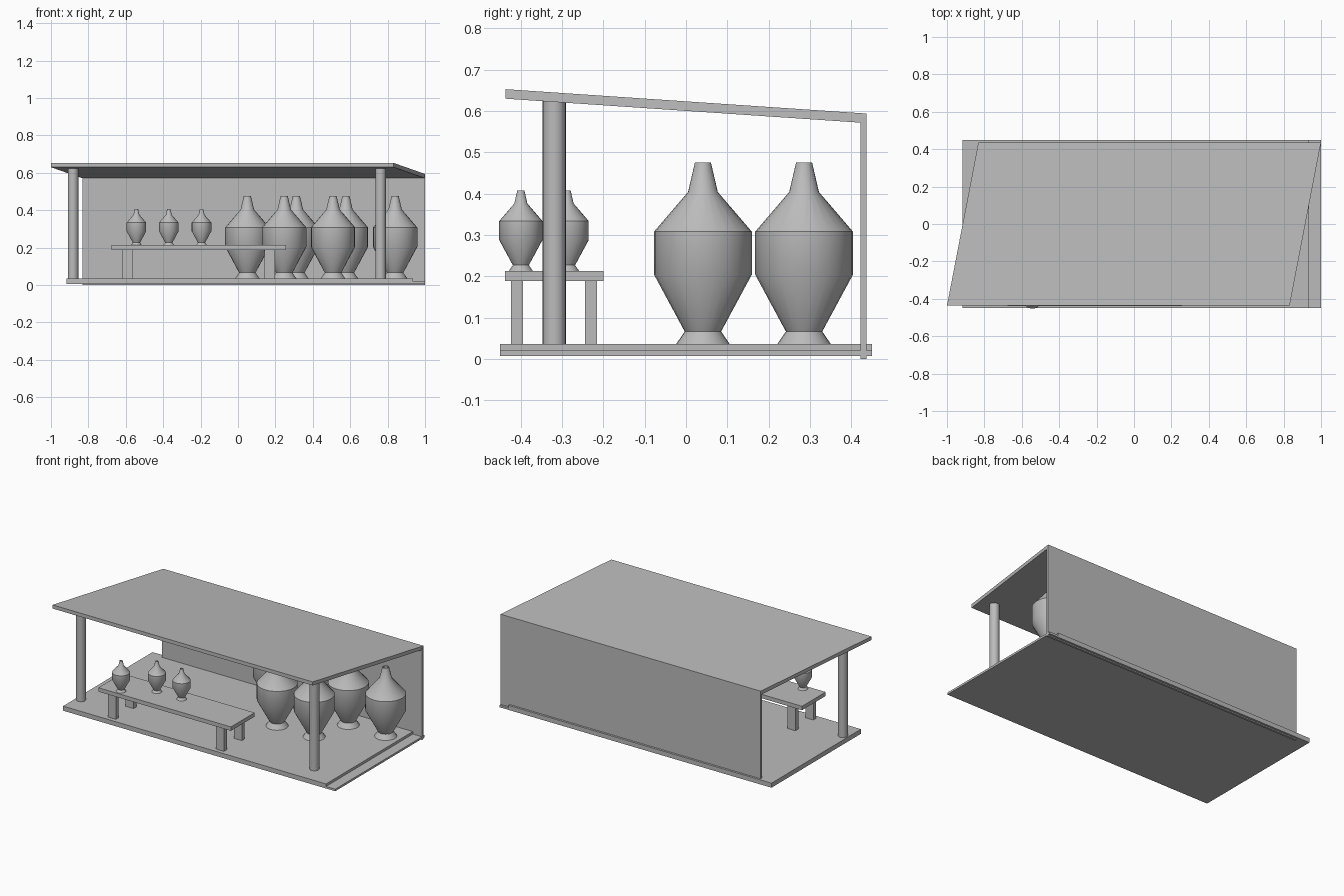
import bpy, bmesh, math

if "Cube" in bpy.data.objects:
    bpy.data.objects.remove(bpy.data.objects["Cube"])

stone = bpy.data.materials.new("plain grey")
stone.diffuse_color = (0.5, 0.5, 0.5, 1)
stone.use_nodes = True
stone.node_tree.nodes["Principled BSDF"].inputs["Base Color"].default_value = stone.diffuse_color


def finish(name, bm, smooth=False):
    bmesh.ops.recalc_face_normals(bm, faces=bm.faces)
    mesh = bpy.data.meshes.new(name)
    bm.to_mesh(mesh)
    bm.free()
    mesh.materials.append(stone)
    ob = bpy.data.objects.new(name, mesh)
    bpy.context.collection.objects.link(ob)
    if smooth:
        bpy.ops.object.select_all(action='DESELECT')
        ob.select_set(True)
        bpy.context.view_layer.objects.active = ob
        bpy.ops.object.shade_smooth_by_angle(angle=math.radians(30))
    return ob


def box(name, x0, x1, y0, y1, z0, z1, shear_x=0, shear_z=0):
    """Box between limits; the back edge may be shifted by shear_x, shear_z."""
    bm = bmesh.new()
    bmesh.ops.create_cube(bm, size=1)
    for v in bm.verts:
        back = v.co.y > 0
        v.co = ((x1 if v.co.x > 0 else x0) + shear_x * back,
                y1 if back else y0,
                (z1 if v.co.z > 0 else z0) + shear_z * back)
    return finish(name, bm)


def lathe(name, profile, x, y, z, scale=1, sides=24):
    """Spin a (radius, height) profile around the vertical axis."""
    bm = bmesh.new()
    rings = [[bm.verts.new((x + r * scale * math.cos(2 * math.pi * i / sides),
                            y + r * scale * math.sin(2 * math.pi * i / sides),
                            z + h * scale)) for i in range(sides)]
             for r, h in profile]
    for a, b in zip(rings, rings[1:]):
        for i in range(sides):
            j = (i + 1) % sides
            bm.faces.new((a[i], a[j], b[j], b[i]))
    bm.faces.new(rings[0])
    bm.faces.new(rings[-1])
    return finish(name, bm, True)


# Shelter: floor with a low side step, back wall, skewed sloping roof
box("floor", -0.917, 0.935, -0.45, 0.45, 0.007, 0.036)
box("side_step", 0.935, 1.0, -0.45, 0.45, 0.007, 0.02)
box("back_wall", -0.832, 1.0, 0.423, 0.437, 0.0, 0.585)
box("roof", -1.0, 0.832, -0.437, 0.437, 0.63, 0.653, 0.168, -0.059)

# Front posts
for side, x in (("left", -0.882), ("right", 0.762)):
    lathe(side + "_post", [(0.028, 0), (0.028, 0.592)], x, -0.319, 0.035)

# Low table
box("table_top", -0.677, 0.257, -0.438, -0.2, 0.188, 0.213)
for x in (-0.592, 0.17):
    for y in (-0.409, -0.23):
        box("table_leg", x - 0.028, x + 0.028, y - 0.0145, y + 0.0145, 0.035, 0.189)

# Jars: flared foot, wide body, tapered neck with a hollow mouth
JAR = [(0.0655, 0), (0.044, 0.031), (0.1185, 0.169), (0.1185, 0.273),
       (0.036, 0.369), (0.0195, 0.44), (0.0145, 0.44), (0.0145, 0.40)]
for x, y in ((0.05, 0.286), (0.312, 0.286), (0.577, 0.286), (0.84, 0.286),
             (0.247, 0.041), (0.508, 0.041)):
    lathe("large_jar", JAR, x, y, 0.035)
for x, y in ((-0.543, -0.4), (-0.37, -0.288), (-0.195, -0.288)):
    lathe("small_jar", JAR, x, y, 0.213, 0.442)
